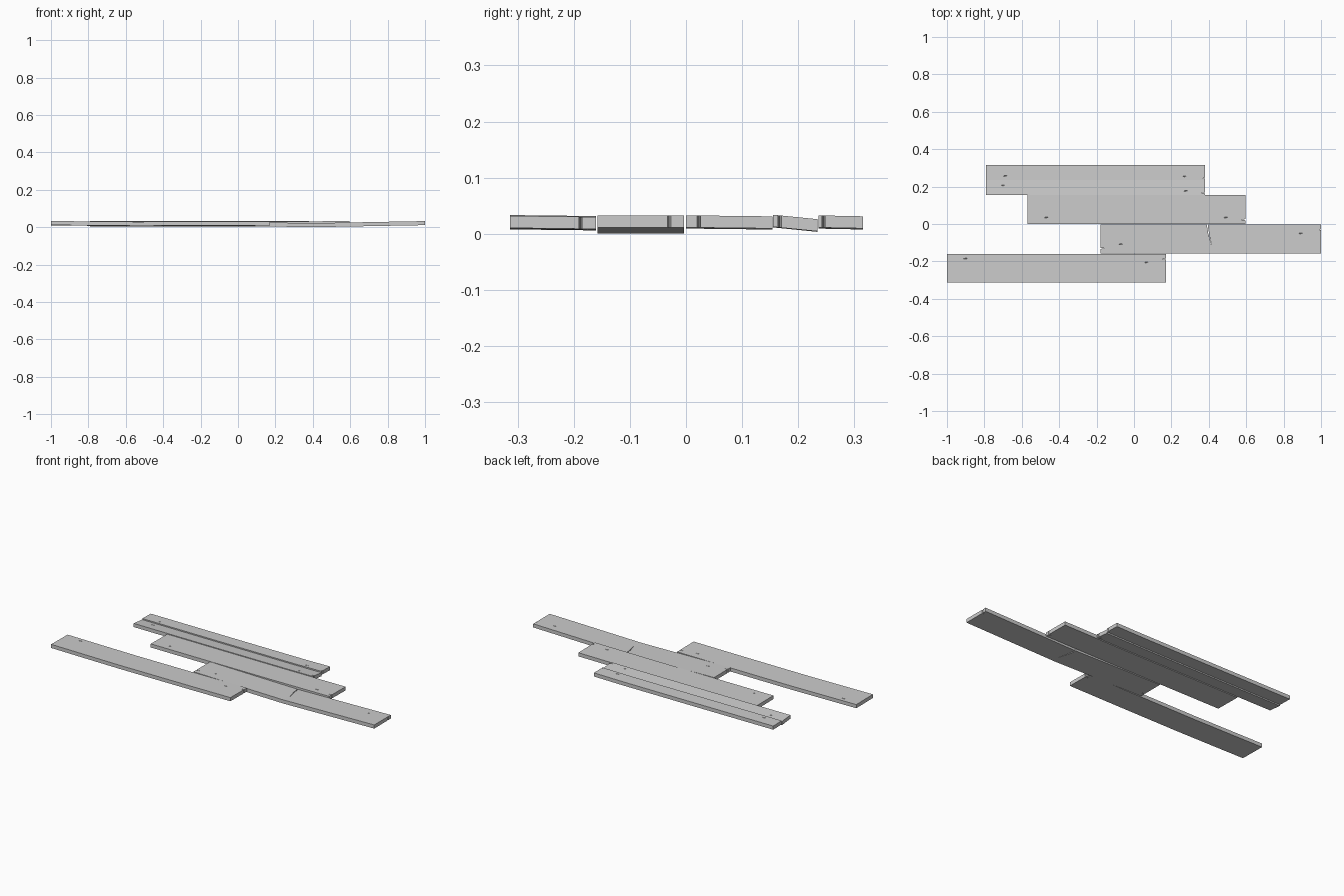
import bpy, bmesh
from mathutils import Vector

if "Cube" in bpy.data.objects:
    bpy.data.objects.remove(bpy.data.objects["Cube"])


def interp(profile, x):
    for (x0, z0), (x1, z1) in zip(profile, profile[1:]):
        if x <= x1:
            return z0 + (z1 - z0) * (x - x0) / (x1 - x0)
    return profile[-1][1]


def make_object(name, bm):
    bmesh.ops.recalc_face_normals(bm, faces=bm.faces[:])
    me = bpy.data.meshes.new(name)
    bm.to_mesh(me)
    bm.free()
    ob = bpy.data.objects.new(name, me)
    bpy.context.collection.objects.link(ob)
    return ob


# thin diamond wedges that carve the gouges into a board top
def gouge_cutter(name, spots, height):
    bm = bmesh.new()
    for x, y in spots:
        z = height(x, y)
        ring = [bm.verts.new((x + dx, y + dy, z + 0.004)) for dx, dy in
                ((-0.019, -0.002), (0, -0.005), (0.019, 0.002), (0, 0.005))]
        tip = bm.verts.new((x, y, z - 0.006))
        bm.faces.new(ring)
        for i in range(4):
            bm.faces.new((ring[i], ring[(i + 1) % 4], tip))
    ob = make_object(name, bm)
    ob.hide_render = True
    ob.hide_viewport = True
    return ob


# board: outline with end splits, extruded, sectioned, then sagged and rolled
def board(name, x0, x1, y0, y1, bottom, roll, gouges,
          left_split=None, right_split=None, back_crack=(), thick=0.0215):
    pts = [(x0, y0), (x1, y0)]
    if right_split:
        s, d = right_split
        pts += [(x1, s - 0.003), (x1 - d, s), (x1, s + 0.003)]
    pts += [(x1, y1)] + list(back_crack) + [(x0, y1)]
    if left_split:
        s, d = left_split
        pts += [(x0, s + 0.003), (x0 + d, s), (x0, s - 0.003)]
    bm = bmesh.new()
    face = bm.faces.new([bm.verts.new((x, y, 0)) for x, y in pts])
    ext = bmesh.ops.extrude_face_region(bm, geom=[face])
    for v in ext["geom"]:
        if isinstance(v, bmesh.types.BMVert):
            v.co.z = thick
    for sx, _ in bottom[1:-1]:
        bmesh.ops.bisect_plane(bm, geom=bm.verts[:] + bm.edges[:] + bm.faces[:],
                               plane_co=Vector((sx, 0, 0)), plane_no=Vector((1, 0, 0)))
    mid = (y0 + y1) / 2

    def offset(x, y):
        return interp(bottom, x) + roll * (y - mid)

    for v in bm.verts:
        v.co.z += offset(v.co.x, v.co.y)
    bmesh.ops.triangulate(bm, faces=[f for f in bm.faces if len(f.verts) > 4])
    ob = make_object(name, bm)
    mod = ob.modifiers.new("gouges", "BOOLEAN")
    mod.operation = 'DIFFERENCE'
    mod.solver = 'EXACT'
    mod.object = gouge_cutter(name + "_gouge_cutter", gouges,
                              lambda x, y: offset(x, y) + thick)
    return ob


# front board
board("front_board", -1.0, 0.17, -0.314, -0.16,
      [(-1, 0.011), (-0.8, 0.009), (-0.55, 0.007), (-0.1, 0.008), (0.17, 0.0095)],
      -0.012, [(-0.9, -0.185), (0.065, -0.205)], right_split=(-0.188, 0.022))

# broken board, sagging at its crack
board("broken_board", -0.18, 1.0, -0.158, -0.004,
      [(-0.18, 0.01), (0.0, 0.007), (0.4, 0.0005), (0.7, 0.006), (0.86, 0.009), (1.0, 0.0115)],
      0.0, [(-0.07, -0.108), (0.89, -0.05)],
      left_split=(-0.13, 0.022), right_split=(-0.03, 0.01),
      back_crack=[(0.394, -0.004), (0.401, -0.05), (0.416, -0.12),
                  (0.397, -0.05), (0.389, -0.004)])

# middle board
board("middle_board", -0.57, 0.595, 0.0, 0.154,
      [(-0.57, 0.009), (-0.2, 0.0085), (0.2, 0.0085), (0.595, 0.0105)],
      -0.012, [(-0.47, 0.035), (0.49, 0.035)], right_split=(0.023, 0.022))

# split board: tilted front half and flat back half
board("split_board_front", -0.79, 0.38, 0.155, 0.234,
      [(-0.79, 0.0085), (-0.2, 0.0075), (0.2, 0.0075), (0.38, 0.0085)],
      -0.1, [(-0.7, 0.207), (0.275, 0.177)], right_split=(0.167, 0.02))
board("split_board_back", -0.79, 0.38, 0.236, 0.315,
      [(-0.79, 0.0095), (-0.2, 0.0085), (0.2, 0.0085), (0.38, 0.0105)],
      -0.02, [(-0.69, 0.257), (0.27, 0.255)], right_split=(0.245, 0.012))
